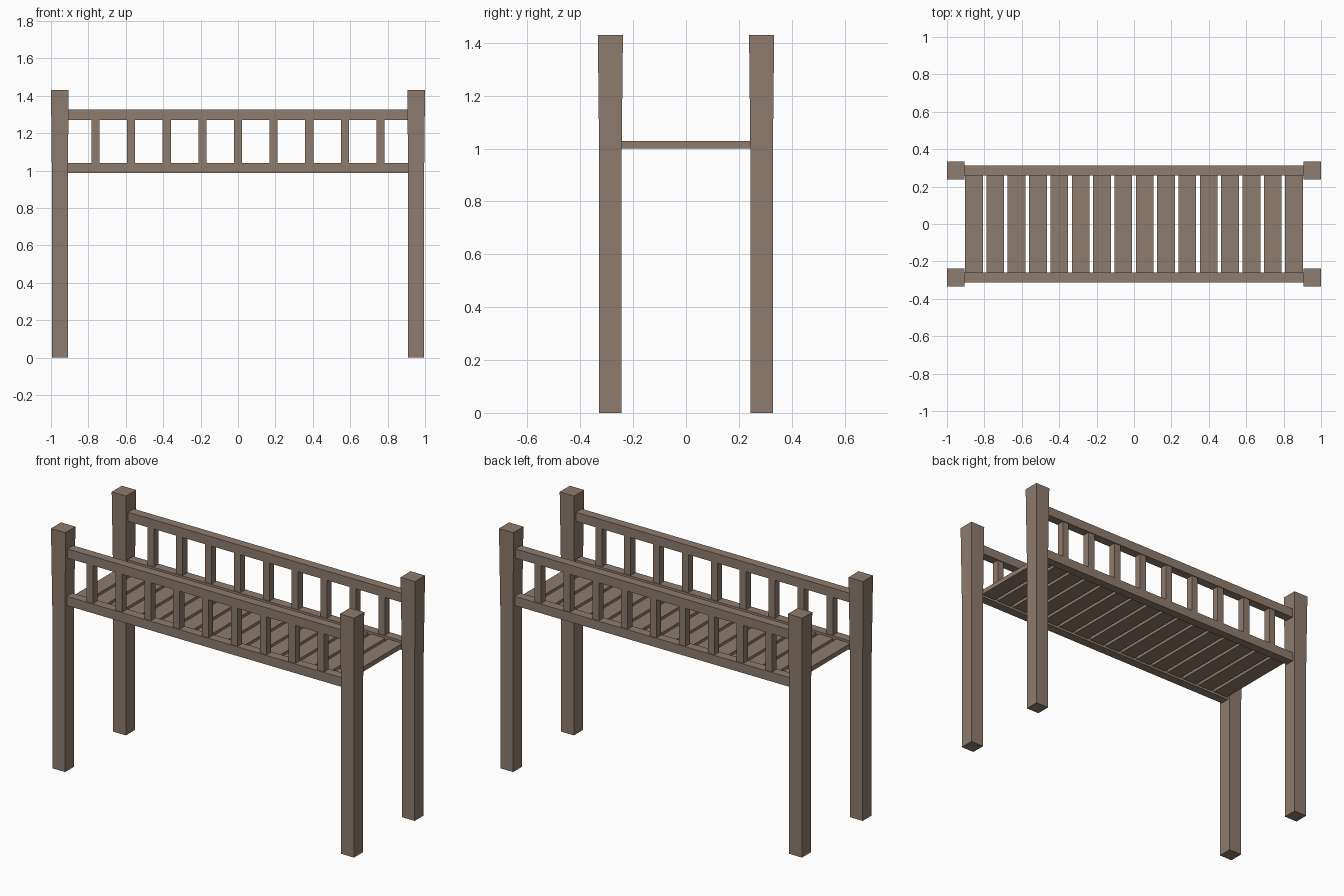
import bpy, bmesh

if "Cube" in bpy.data.objects:
    bpy.data.objects.remove(bpy.data.objects["Cube"])

wood = bpy.data.materials.new("brown_wood")
wood.diffuse_color = (0.27, 0.20, 0.155, 1.0)
wood.use_nodes = True
wood.node_tree.nodes["Principled BSDF"].inputs["Base Color"].default_value = wood.diffuse_color

POST_X, SIDE_Y = 0.9525, 0.286


def finish(name, bm):
    bmesh.ops.recalc_face_normals(bm, faces=bm.faces)
    mesh = bpy.data.meshes.new(name)
    bm.to_mesh(mesh)
    bm.free()
    mesh.materials.append(wood)
    obj = bpy.data.objects.new(name, mesh)
    bpy.context.collection.objects.link(obj)
    return obj


def box(name, center, size):
    bm = bmesh.new()
    bmesh.ops.create_cube(bm, size=1)
    bmesh.ops.scale(bm, vec=size, verts=bm.verts)
    bmesh.ops.translate(bm, vec=center, verts=bm.verts)
    return finish(name, bm)


def post(name, x, y):
    # square section, straight below the deck and flaring slightly above it
    bm = bmesh.new()
    rings = []
    for z, h in ((0, 0.0425), (0.97, 0.0425), (1.43, 0.0475)):
        rings.append([bm.verts.new((x + sx * h, y + sy * h, z))
                      for sx, sy in ((-1, -1), (1, -1), (1, 1), (-1, 1))])
    for a, b in zip(rings, rings[1:]):
        for i in range(4):
            j = (i + 1) % 4
            bm.faces.new((a[i], a[j], b[j], b[i]))
    bm.faces.new(rings[0][::-1])
    bm.faces.new(rings[-1])
    return finish(name, bm)


for side, y in (("front", -SIDE_Y), ("back", SIDE_Y)):
    # corner posts
    post(side + "_left_post", -POST_X, y)
    post(side + "_right_post", POST_X, y)
    # rails between the posts
    box(side + "_top_rail", (0, y, 1.298), (1.822, 0.053, 0.055))
    box(side + "_bottom_rail", (0, y, 1.014), (1.822, 0.053, 0.055))
    # balusters
    for i in range(9):
        box(f"{side}_baluster_{i + 1}", ((i - 4) * 0.1905, y, 1.156),
            (0.043, 0.043, 0.235))

# deck planks
for i in range(16):
    box(f"deck_plank_{i + 1}", ((i - 7.5) * 0.1141, 0, 1.014),
        (0.095, 0.522, 0.028))
